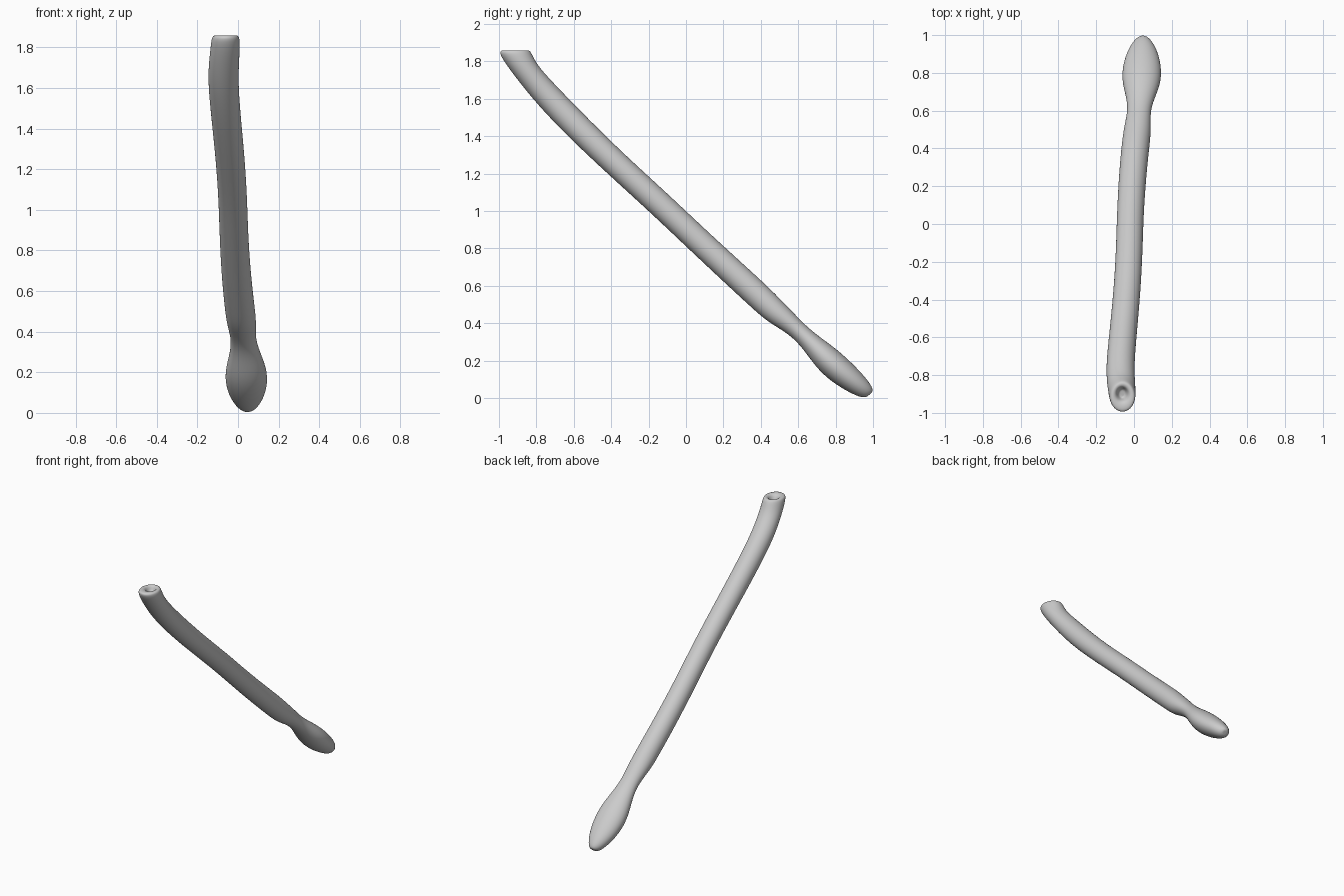
import bpy, bmesh, math
from mathutils import Vector

cube = bpy.data.objects.get("Cube")
if cube:
    bpy.data.objects.remove(cube, do_unlink=True)

mat = bpy.data.materials.new("light grey")
mat.use_nodes = True
GREY = (0.6, 0.6, 0.6, 1)
mat.diffuse_color = GREY
mat.node_tree.nodes["Principled BSDF"].inputs["Base Color"].default_value = GREY

SEGMENTS = 24
# Each section: upper edge (y, z), lower edge (y, z), centre x, half width
SECTIONS = [
    # floor and wall of the small socket, then the flat rim
    (-0.875, 1.825, -0.920, 1.815, -0.062, 0.018),
    (-0.867, 1.842, -0.930, 1.838, -0.062, 0.027),
    (-0.858, 1.859, -0.945, 1.859, -0.062, 0.037),
    (-0.838, 1.861, -0.985, 1.861, -0.060, 0.060),
    (-0.826, 1.845, -1.003, 1.848, -0.061, 0.070),
    # bent upper end
    (-0.800, 1.790, -0.960, 1.780, -0.064, 0.073),
    (-0.755, 1.735, -0.900, 1.700, -0.070, 0.075),
    (-0.680, 1.655, -0.800, 1.575, -0.073, 0.075),
    (-0.520, 1.490, -0.640, 1.405, -0.058, 0.073),
    # long straight shaft
    (-0.310, 1.285, -0.410, 1.190, -0.037, 0.072),
    (-0.100, 1.095, -0.200, 1.000, -0.025, 0.071),
    (0.100, 0.905, 0.000, 0.810, -0.020, 0.071),
    (0.300, 0.722, 0.200, 0.622, -0.008, 0.073),
    (0.445, 0.590, 0.345, 0.488, 0.006, 0.074),
    (0.515, 0.517, 0.430, 0.412, 0.015, 0.074),
    # narrow neck
    (0.570, 0.462, 0.510, 0.366, 0.021, 0.068),
    (0.620, 0.407, 0.580, 0.315, 0.027, 0.061),
    (0.690, 0.345, 0.635, 0.250, 0.034, 0.073),
    # bulb
    (0.770, 0.288, 0.690, 0.172, 0.039, 0.097),
    (0.840, 0.232, 0.750, 0.110, 0.041, 0.106),
    (0.910, 0.165, 0.820, 0.060, 0.043, 0.096),
    (0.965, 0.104, 0.885, 0.024, 0.045, 0.073),
    (0.995, 0.060, 0.935, 0.003, 0.046, 0.046),
    (1.000, 0.036, 0.965, 0.004, 0.047, 0.023),
]

# Loft the sections into one closed body
bm = bmesh.new()
rings = []
for uy, uz, ly, lz, cx, hx in SECTIONS:
    upper, lower = Vector((cx, uy, uz)), Vector((cx, ly, lz))
    mid, half = (upper + lower) / 2, (upper - lower) / 2
    ring = []
    for i in range(SEGMENTS):
        a = math.tau * i / SEGMENTS
        ring.append(bm.verts.new(mid + Vector((hx * math.cos(a), 0, 0)) + half * math.sin(a)))
    rings.append(ring)
for r0, r1 in zip(rings, rings[1:]):
    for i in range(SEGMENTS):
        j = (i + 1) % SEGMENTS
        bm.faces.new((r0[i], r0[j], r1[j], r1[i]))

# Close both ends with fans
for ring in (rings[0], rings[-1]):
    centre = bm.verts.new(sum((v.co for v in ring), Vector()) / SEGMENTS)
    for i in range(SEGMENTS):
        bm.faces.new((ring[i], ring[(i + 1) % SEGMENTS], centre))
bmesh.ops.recalc_face_normals(bm, faces=bm.faces)
for f in bm.faces:
    f.smooth = True

mesh = bpy.data.meshes.new("bulb_ended_shaft")
bm.to_mesh(mesh)
bm.free()
mesh.materials.append(mat)
shaft = bpy.data.objects.new("bulb_ended_shaft", mesh)
bpy.context.collection.objects.link(shaft)

# Smooth the organic surface
sub = shaft.modifiers.new("Smooth surface", "SUBSURF")
sub.levels = sub.render_levels = 2
